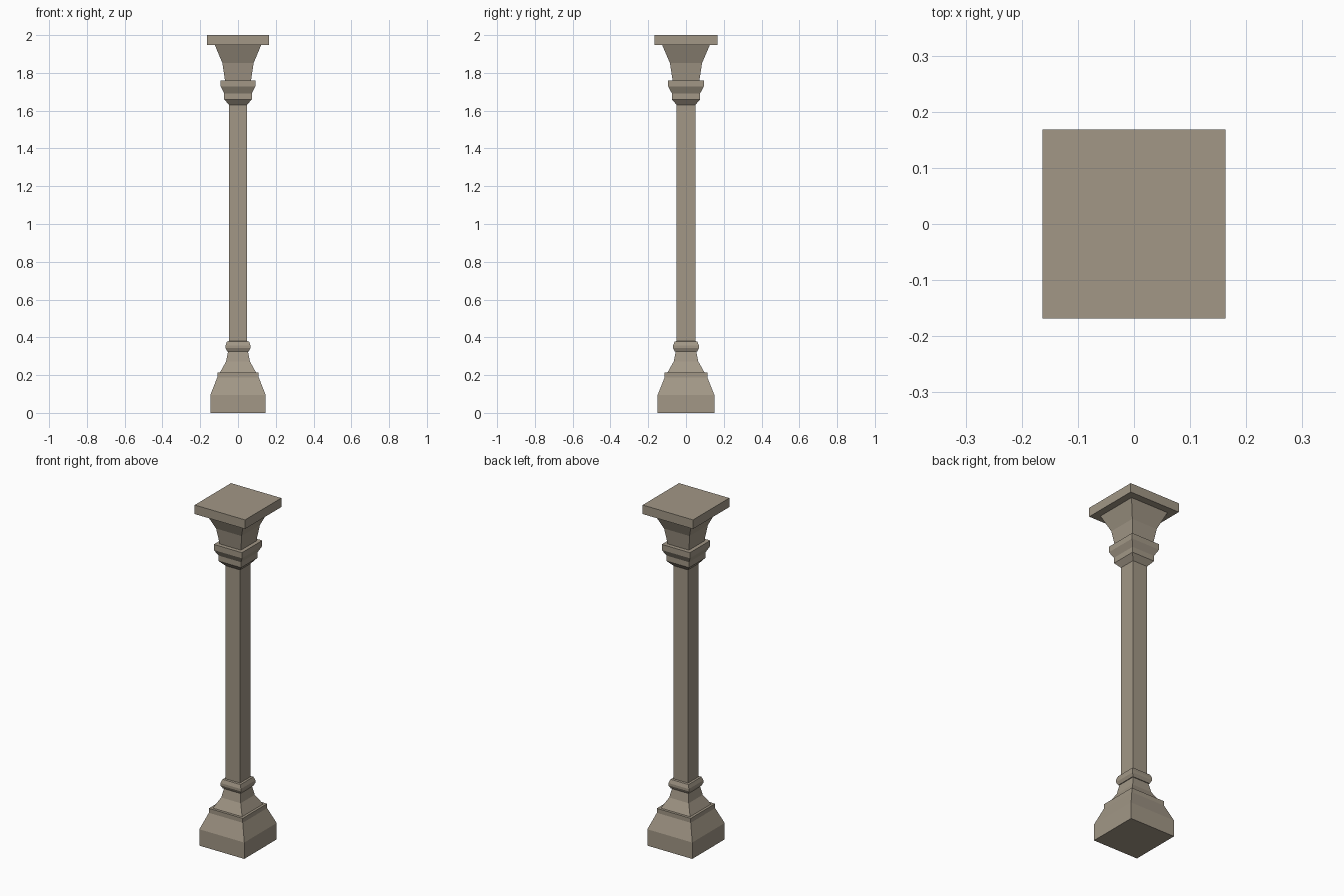
import bpy, bmesh

if "Cube" in bpy.data.objects:
    bpy.data.objects.remove(bpy.data.objects["Cube"])

stone = bpy.data.materials.new("warm_grey_stone")
stone.diffuse_color = (0.36, 0.31, 0.24, 1)
stone.use_nodes = True
stone.node_tree.nodes["Principled BSDF"].inputs["Base Color"].default_value = stone.diffuse_color

X_RATIO = 0.972  # column is slightly narrower in x than in y


def square_loft(name, profile):
    """Stack square rings (half width, height) into a closed solid."""
    bm = bmesh.new()
    rings = []
    for h, z in profile:
        rings.append([bm.verts.new((sx * h * X_RATIO, sy * h, z))
                      for sx, sy in ((-1, -1), (1, -1), (1, 1), (-1, 1))])
    for a, b in zip(rings, rings[1:]):
        for i in range(4):
            j = (i + 1) % 4
            bm.faces.new((a[i], a[j], b[j], b[i]))
    bm.faces.new(rings[0][::-1])
    bm.faces.new(rings[-1])
    bmesh.ops.recalc_face_normals(bm, faces=bm.faces)
    me = bpy.data.meshes.new(name)
    bm.to_mesh(me)
    bm.free()
    me.materials.append(stone)
    ob = bpy.data.objects.new(name, me)
    bpy.context.collection.objects.link(ob)


# Plinth with sloped shoulders, stepped foot and small collar
square_loft("base", [
    (0.150, 0.0), (0.150, 0.096), (0.113, 0.188), (0.113, 0.214),
    (0.098, 0.214), (0.065, 0.272), (0.054, 0.325),
    (0.059, 0.325), (0.068, 0.343), (0.068, 0.357), (0.060, 0.378),
    (0.049, 0.380)])

# Plain square shaft
square_loft("shaft", [(0.049, 0.380), (0.049, 1.630)])

# Moulded necking, flared bell and flat slab on top
square_loft("capital", [
    (0.049, 1.630), (0.075, 1.660), (0.075, 1.692), (0.094, 1.727),
    (0.094, 1.760), (0.071, 1.760), (0.085, 1.852), (0.126, 1.947),
    (0.168, 1.947), (0.168, 2.0)])
